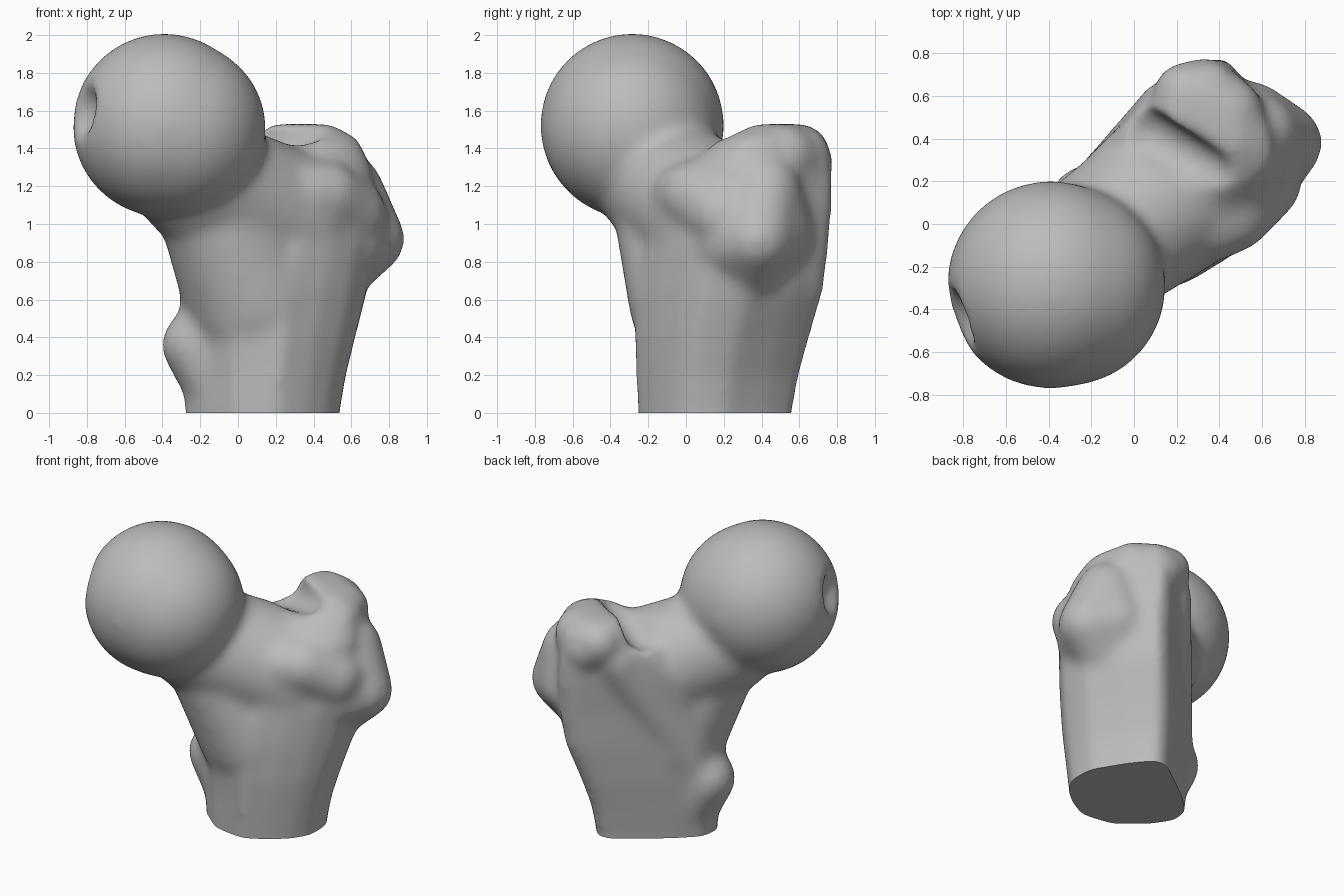
import bpy, bmesh, math
from mathutils import Vector

if "Cube" in bpy.data.objects:
    bpy.data.objects.remove(bpy.data.objects["Cube"], do_unlink=True)

# shaft cross-section: flat outer face, squared back corner, round front
SECTION = [(0.97, 0.60), (0.80, 0.74), (0.44, 0.80), (-0.15, 0.90), (-0.65, 0.92),
           (-0.92, 0.72), (-1.0, 0.25), (-0.95, -0.35), (-0.62, -0.84), (-0.2, -0.97),
           (0.15, -1.0), (0.48, -0.92), (0.78, -0.57), (0.93, 0.1)]


def ball_points(x, y, z, r):
    tmp = bmesh.new()
    bmesh.ops.create_icosphere(tmp, subdivisions=4, radius=r)
    pts = [v.co + Vector((x, y, z)) for v in tmp.verts]
    tmp.free()
    return pts


def hull(bm, *balls):
    """Add the rounded solid that wraps a set of balls."""
    verts = [bm.verts.new(p) for b in balls for p in ball_points(*b)]
    bmesh.ops.convex_hull(bm, input=verts)
    loose = [v for v in verts if v.is_valid and not v.link_faces]
    bmesh.ops.delete(bm, geom=loose, context='VERTS')


def loft(bm, levels):
    """Stack scaled sections whose long axis lies along the x = y diagonal."""
    rings = []
    for z, s, t, a, b in levels:
        ring = []
        for p, q in SECTION:
            u, w = s + a * p, t + b * q
            ring.append(bm.verts.new(((u - w) / math.sqrt(2), (u + w) / math.sqrt(2), z)))
        rings.append(ring)
    n = len(SECTION)
    for low, high in zip(rings, rings[1:]):
        for i in range(n):
            j = (i + 1) % n
            bm.faces.new((low[i], low[j], high[j], high[i]))
    bm.faces.new(rings[0][::-1])
    bm.faces.new(rings[-1])


def to_object(bm, name):
    bmesh.ops.recalc_face_normals(bm, faces=bm.faces[:])
    mesh = bpy.data.meshes.new(name)
    bm.to_mesh(mesh)
    bm.free()
    ob = bpy.data.objects.new(name, mesh)
    bpy.context.collection.objects.link(ob)
    return ob


solid = bmesh.new()

# shaft flaring into the large outer process
loft(solid, [
    (-0.15, 0.21, -0.02, 0.39, 0.36),
    (0.00, 0.21, -0.02, 0.40, 0.37),
    (0.20, 0.23, -0.02, 0.42, 0.39),
    (0.40, 0.26, -0.02, 0.46, 0.41),
    (0.65, 0.31, -0.02, 0.51, 0.42),
    (0.90, 0.38, -0.02, 0.48, 0.42),
    (1.10, 0.40, 0.00, 0.47, 0.41),
    (1.30, 0.51, 0.02, 0.34, 0.38),
    (1.45, 0.58, 0.06, 0.24, 0.30),
    (1.53, 0.58, 0.10, 0.12, 0.18),
])
# ball head, slightly stretched toward the neck
hull(solid, (-0.39, -0.285, 1.522, 0.488), (-0.32, -0.29, 1.50, 0.47))
# neck and the inner buttress below it
hull(solid, (-0.20, -0.13, 1.23, 0.35), (0.25, 0.19, 1.01, 0.39))
hull(solid, (-0.14, -0.10, 1.10, 0.29), (0.10, 0.08, 0.60, 0.385))
# small inner process
hull(solid, (-0.22, 0.09, 0.36, 0.185), (-0.10, 0.10, 0.17, 0.20), (0.0, 0.1, 0.6, 0.2))
# back crest joining the two processes
hull(solid, (-0.18, 0.13, 0.42, 0.15), (0.16, 0.54, 1.25, 0.14), (0.3, 0.3, 0.7, 0.2))
# hooked tip
hull(solid, (0.24, 0.61, 1.38, 0.15), (0.33, 0.62, 1.32, 0.16), (0.44, 0.52, 1.36, 0.17))
# outer lip and the bulge in front of it
hull(solid, (0.70, 0.38, 0.92, 0.185), (0.59, 0.24, 0.90, 0.19), (0.58, 0.42, 1.18, 0.19),
     (0.55, 0.50, 0.95, 0.17), (0.47, 0.32, 0.74, 0.2))
hull(solid, (0.36, 0.0, 1.15, 0.18), (0.47, 0.05, 1.15, 0.18), (0.60, 0.20, 1.05, 0.19),
     (0.45, 0.25, 1.2, 0.2))

bone = to_object(solid, "thigh_bone_upper_end")

# hollows: pit in the head and notch behind the hook
pits = bmesh.new()
hull(pits, (-0.90, -0.47, 1.61, 0.17))
hull(pits, (0.04, 0.42, 1.44, 0.13), (0.36, 0.24, 1.52, 0.11))
cutter = to_object(pits, "hollow_cutter")
cutter.hide_render = True


def remesh(name):
    mod = bone.modifiers.new(name, 'REMESH')
    mod.mode = 'VOXEL'
    mod.voxel_size = 0.022


remesh("union")
cut = bone.modifiers.new("hollows", 'BOOLEAN')
cut.operation = 'DIFFERENCE'
cut.object = cutter
remesh("blend")
soft = bone.modifiers.new("soften", 'SMOOTH')
soft.factor = 0.5
soft.iterations = 30

# bake the modifiers, then saw the shaft off flat at the ground
bpy.context.view_layer.update()
graph = bpy.context.evaluated_depsgraph_get()
baked = bpy.data.meshes.new_from_object(bone.evaluated_get(graph))
bone.modifiers.clear()
bone.data = baked
bpy.data.objects.remove(cutter, do_unlink=True)
bm = bmesh.new()
bm.from_mesh(baked)
bmesh.ops.bisect_plane(bm, geom=bm.verts[:] + bm.edges[:] + bm.faces[:],
                       plane_co=(0, 0, 0), plane_no=(0, 0, -1), clear_outer=True)
rim = [e for e in bm.edges if e.is_boundary]
bmesh.ops.holes_fill(bm, edges=rim, sides=0)
bmesh.ops.recalc_face_normals(bm, faces=bm.faces[:])
bm.to_mesh(baked)
bm.free()

# one plain grey
grey = bpy.data.materials.new("bone_grey")
grey.use_nodes = True
colour = (0.5, 0.5, 0.5, 1)
grey.diffuse_color = colour
grey.node_tree.nodes["Principled BSDF"].inputs["Base Color"].default_value = colour
baked.materials.clear()
baked.materials.append(grey)

bpy.ops.object.select_all(action='DESELECT')
bone.select_set(True)
bpy.context.view_layer.objects.active = bone
bpy.ops.object.shade_smooth_by_angle(angle=math.radians(40))
